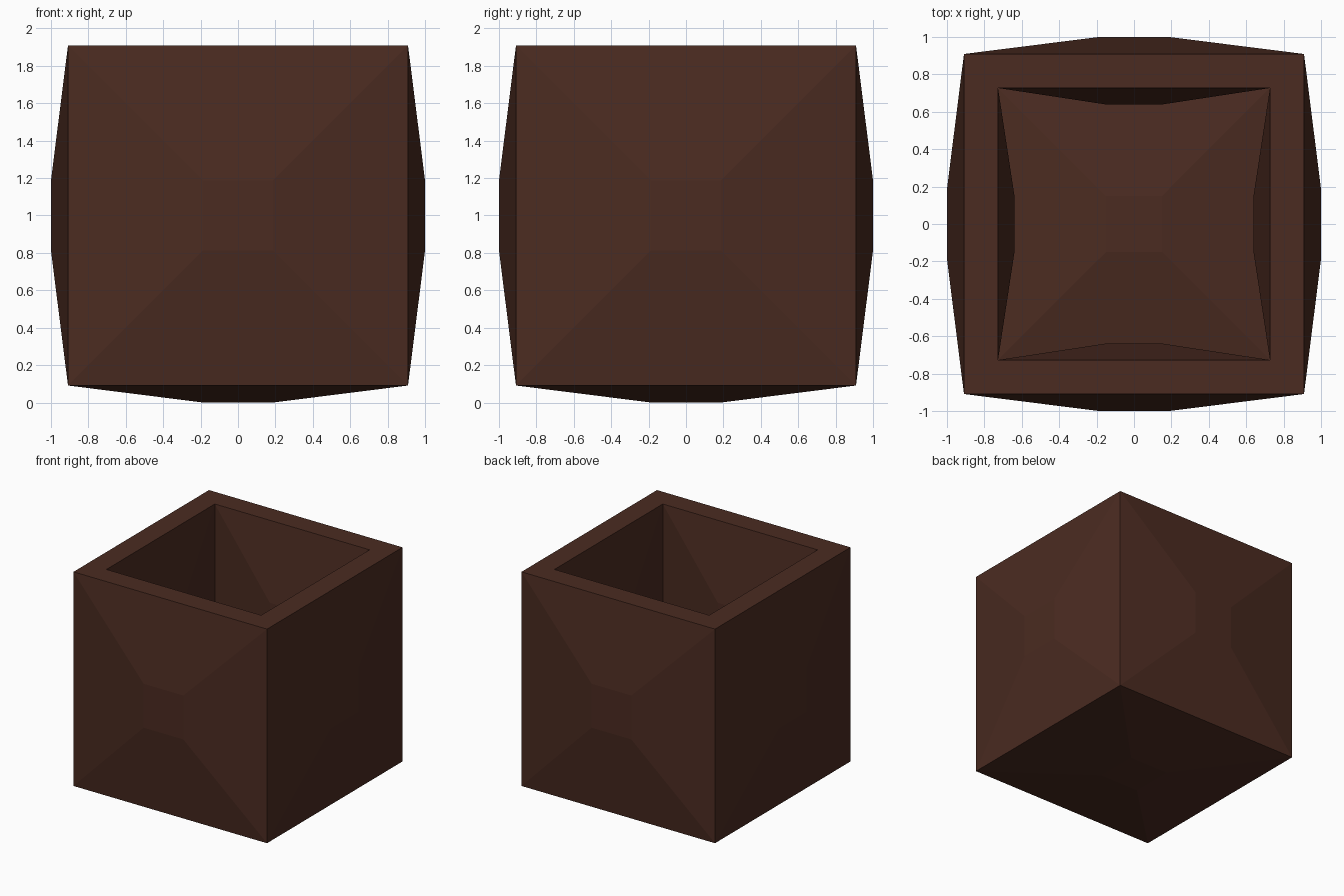
import bpy, bmesh
from mathutils import Vector

if "Cube" in bpy.data.objects:
    bpy.data.objects.remove(bpy.data.objects["Cube"])

brown = bpy.data.materials.new("dark brown")
brown.diffuse_color = (0.07, 0.024, 0.015, 1)
brown.use_nodes = True
brown.node_tree.nodes["Principled BSDF"].inputs["Base Color"].default_value = brown.diffuse_color

HALF, BULGE, CENTRE = 0.909, 0.091, 1.0
WALL, DEPTH = 0.182, 1.636
PANEL = 0.205  # size of the raised square relative to its face


def raise_panel(bm, face, height):
    """Inset a face proportionally and push its centre out along the normal."""
    face.normal_update()
    n, c = face.normal.copy(), face.calc_center_median()
    bmesh.ops.inset_individual(bm, faces=[face], thickness=0.1, depth=0)
    corners = [l.vert for l in face.loops]
    for v in corners:
        # matching outer corner is the one neighbour that is not in the panel
        outer = next(e.other_vert(v) for e in v.link_edges
                     if e.other_vert(v) not in corners)
        v.co = c + (outer.co - c) * PANEL + n * height


bm = bmesh.new()
bmesh.ops.create_cube(bm, size=2 * HALF)
bmesh.ops.translate(bm, verts=bm.verts, vec=(0, 0, CENTRE))
bm.normal_update()
top = max(bm.faces, key=lambda f: f.calc_center_median().z)
outside = [f for f in bm.faces if f is not top]

# flat rim and square cavity
bmesh.ops.inset_individual(bm, faces=[top], thickness=WALL, depth=0,
                           use_even_offset=True)
old = set(bm.faces)
ext = bmesh.ops.extrude_discrete_faces(bm, faces=[top])
floor = ext["faces"][0]
bmesh.ops.translate(bm, verts=floor.verts, vec=Vector((0, 0, -DEPTH)))
inside = [f for f in bm.faces if f not in old]
if floor not in inside:
    inside.append(floor)
bm.normal_update()

# shallow pyramid panels on every outer and inner face
for f in outside:
    raise_panel(bm, f, BULGE)
for f in inside:
    raise_panel(bm, f, 0.088)

mesh = bpy.data.meshes.new("open_box")
bm.to_mesh(mesh)
bm.free()
mesh.materials.append(brown)
bpy.context.collection.objects.link(bpy.data.objects.new("open_box", mesh))
